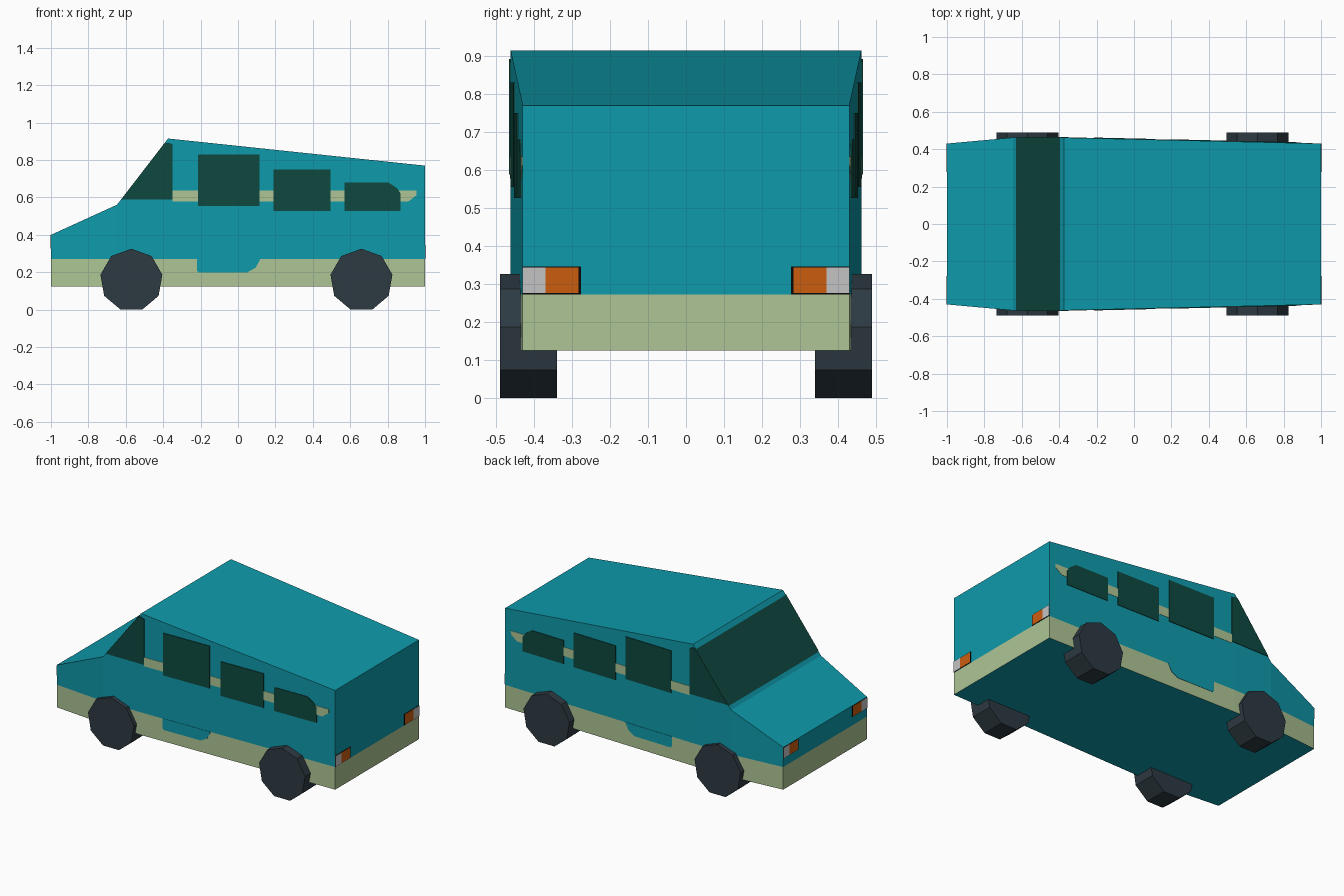
import bpy, bmesh, math
from mathutils import Matrix

if "Cube" in bpy.data.objects:
    bpy.data.objects.remove(bpy.data.objects["Cube"])


def material(name, rgb):
    m = bpy.data.materials.new(name)
    m.diffuse_color = (*rgb, 1)
    m.use_nodes = True
    m.node_tree.nodes["Principled BSDF"].inputs["Base Color"].default_value = m.diffuse_color
    return m


TEAL = material("teal paint", (0.0045, 0.325, 0.41))
GREEN = material("pale green paint", (0.42, 0.56, 0.30))
GLASS = material("dark green glass", (0.0045, 0.066, 0.051))
TYRE = material("dark grey tyre", (0.026, 0.042, 0.054))
ORANGE = material("orange lamp", (0.60, 0.11, 0.005))
WHITE = material("light grey lamp", (0.55, 0.55, 0.56))
BLACK = material("black trim", (0.002, 0.002, 0.002))


def finish(name, bm, *mats):
    bmesh.ops.recalc_face_normals(bm, faces=bm.faces)
    me = bpy.data.meshes.new(name)
    bm.to_mesh(me)
    bm.free()
    for m in mats:
        me.materials.append(m)
    ob = bpy.data.objects.new(name, me)
    bpy.context.collection.objects.link(ob)
    return ob


# Body stations along the length: x, top height, half width
STATIONS = [(-1, 0.40, 0.43), (-0.647, 0.561, 0.462), (-0.374, 0.915, 0.462), (1, 0.77, 0.43)]
FLOOR = 0.125


def half_width(x):
    for (x0, _, w0), (x1, _, w1) in zip(STATIONS, STATIONS[1:]):
        if x <= x1:
            return w0 + (w1 - w0) * (x - x0) / (x1 - x0)
    return STATIONS[-1][2]


# Body shell: loft of rectangles, cut at the paint line and windscreen edges
bm = bmesh.new()
rings = [[bm.verts.new(p) for p in ((x, -w, FLOOR), (x, w, FLOOR), (x, w, z), (x, -w, z))]
         for x, z, w in STATIONS]
for a, b in zip(rings, rings[1:]):
    for i in range(4):
        j = (i + 1) % 4
        bm.faces.new((a[i], a[j], b[j], b[i]))
bm.faces.new(rings[0])
bm.faces.new(rings[-1])
bmesh.ops.recalc_face_normals(bm, faces=bm.faces)
for z in (0.272, 0.582, 0.888):
    bmesh.ops.bisect_plane(bm, geom=bm.verts[:] + bm.edges[:] + bm.faces[:],
                           plane_co=(0, 0, z), plane_no=(0, 0, 1))
bm.normal_update()
for f in bm.faces:
    z, n = f.calc_center_median().z, f.normal
    if z < 0.272 and n.z > -0.5:
        f.material_index = 1
    elif 0.582 < z < 0.888 and n.x < -0.5:
        f.material_index = 2
finish("van_body", bm, TEAL, GREEN, GLASS)


# Thin plates following both sides of the body, from an (x, z) outline
def side_plates(name, outline, mat, thick):
    bm = bmesh.new()
    for s in (-1, 1):
        inner, outer = [[bm.verts.new((x, s * (half_width(x) + d), z)) for x, z in outline]
                        for d in (-0.001, thick)]
        bm.faces.new(inner)
        bm.faces.new(outer)
        for i in range(len(outline)):
            j = (i + 1) % len(outline)
            bm.faces.new((inner[i], inner[j], outer[j], outer[i]))
    finish(name, bm, mat)


side_plates("side_stripe", [(-0.35, 0.578), (0.91, 0.578), (0.955, 0.612), (0.955, 0.636),
                            (-0.35, 0.636)], GREEN, 0.002)
side_plates("door_sill", [(-0.22, 0.273), (-0.22, 0.21), (-0.21, 0.20), (0.05, 0.20),
                          (0.095, 0.225), (0.12, 0.273)], TEAL, 0.002)
side_plates("cab_window", [(-0.626, 0.588), (-0.35, 0.588), (-0.35, 0.885), (-0.374, 0.893),
                           (-0.393, 0.89)], GLASS, 0.004)
side_plates("front_side_window", [(-0.215, 0.555), (0.115, 0.555), (0.115, 0.83),
                                  (-0.215, 0.83)], GLASS, 0.004)
side_plates("middle_side_window", [(0.19, 0.527), (0.495, 0.527), (0.495, 0.75),
                                   (0.19, 0.75)], GLASS, 0.004)
side_plates("rear_side_window", [(0.57, 0.527), (0.87, 0.527), (0.87, 0.62), (0.85, 0.65),
                                 (0.805, 0.68), (0.57, 0.68)], GLASS, 0.004)


# Thin lamp plates on the end faces, one per side
def lamps(name, x, y0, y1, z0, z1, thick, mat):
    bm = bmesh.new()
    for s in (-1, 1):
        m = (Matrix.Translation((x, s * (y0 + y1) / 2, (z0 + z1) / 2))
             @ Matrix.Diagonal((2 * thick, y1 - y0, z1 - z0, 1)))
        bmesh.ops.create_cube(bm, size=1, matrix=m)
    finish(name, bm, mat)


for end, x, z0, z1 in (("front", -1, 0.33, 0.397), ("rear", 1, 0.276, 0.343)):
    lamps(end + "_lamp_trim", x, 0.277, 0.43, z0 - 0.003, z1 + 0.003, 0.0015, BLACK)
    lamps(end + "_indicators", x, 0.283, 0.37, z0, z1, 0.003, ORANGE)
    lamps(end + "_clear_lamps", x, 0.37, 0.43, z0, z1, 0.003, WHITE)

# Wheels: nine-sided, one corner up and a flat at the ground
R = 0.168
for end, x in (("front", -0.57), ("rear", 0.66)):
    for side, s in (("left", 1), ("right", -1)):
        bm = bmesh.new()
        near, far = [[bm.verts.new((x + R * math.sin(i * math.tau / 9), s * y,
                                    R * math.cos(math.pi / 9) + R * math.cos(i * math.tau / 9)))
                      for i in range(9)] for y in (0.34, 0.49)]
        bm.faces.new(near)
        bm.faces.new(far)
        for i in range(9):
            j = (i + 1) % 9
            bm.faces.new((near[i], near[j], far[j], far[i]))
        finish(f"{end}_{side}_wheel", bm, TYRE)
